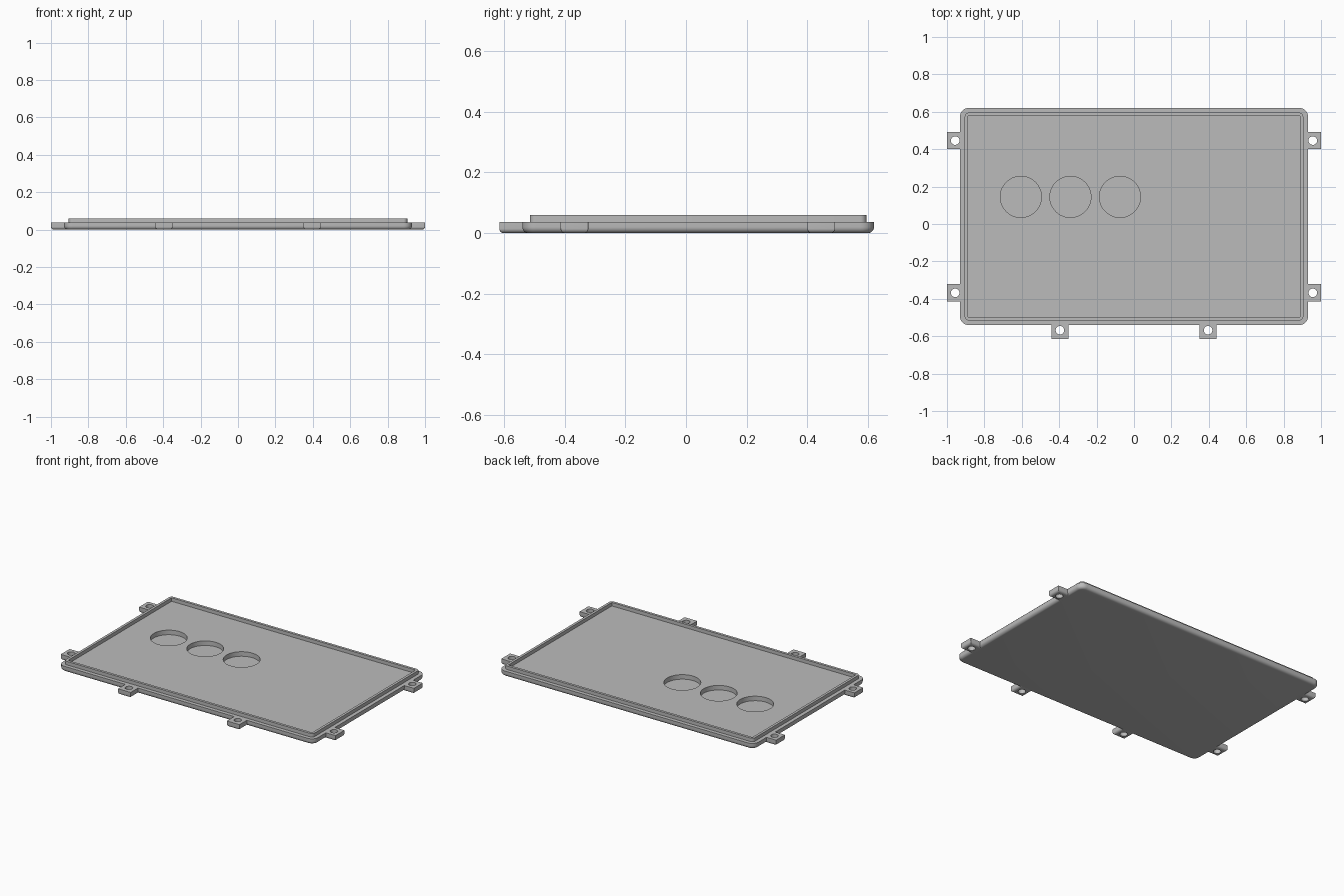
import bpy, bmesh, math

cube = bpy.data.objects.get("Cube")
if cube:
    bpy.data.objects.remove(cube, do_unlink=True)

grey = bpy.data.materials.new("plain grey")
grey.use_nodes = True
colour = (0.5, 0.5, 0.5, 1)
grey.diffuse_color = colour
grey.node_tree.nodes["Principled BSDF"].inputs["Base Color"].default_value = colour

HALF_X, Y0, Y1 = 0.93, -0.54, 0.62
TOP, LIP, CORNER, FILLET = 0.037, 0.06, 0.045, 0.02


def rounded_ring(bm, x0, x1, y0, y1, r, z, steps=8):
    """Ring of vertices around a rounded rectangle."""
    corners = ((x1 - r, y1 - r), (x0 + r, y1 - r), (x0 + r, y0 + r), (x1 - r, y0 + r))
    ring = []
    for quarter, (cx, cy) in enumerate(corners):
        for i in range(steps + 1):
            a = (quarter + i / steps) * math.pi / 2
            ring.append(bm.verts.new((cx + r * math.cos(a), cy + r * math.sin(a), z)))
    return ring


def loft(name, bounds, corner, profile):
    """Stack of inset rings, closed at both ends."""
    x0, x1, y0, y1 = bounds
    bm = bmesh.new()
    rings = [rounded_ring(bm, x0 + d, x1 - d, y0 + d, y1 - d, max(corner - d, 0.002), z)
             for d, z in profile]
    n = len(rings[0])
    for a, b in zip(rings, rings[1:]):
        for i in range(n):
            j = (i + 1) % n
            bm.faces.new((a[i], a[j], b[j], b[i]))
    bm.faces.new(rings[0][::-1])
    bm.faces.new(rings[-1])
    bmesh.ops.recalc_face_normals(bm, faces=bm.faces)
    mesh = bpy.data.meshes.new(name)
    bm.to_mesh(mesh)
    bm.free()
    ob = bpy.data.objects.new(name, mesh)
    bpy.context.collection.objects.link(ob)
    mesh.materials.append(grey)
    return ob


def drill(ob, x, y, r, z0, z1):
    """Cut a round hole between two heights."""
    bpy.ops.mesh.primitive_cylinder_add(vertices=48, radius=r, depth=z1 - z0,
                                        location=(x, y, (z0 + z1) / 2))
    cutter = bpy.context.object
    cutter.hide_render = True
    cutter.data.materials.append(grey)
    mod = ob.modifiers.new("hole", 'BOOLEAN')
    mod.operation, mod.solver, mod.object = 'DIFFERENCE', 'EXACT', cutter
    bpy.context.view_layer.objects.active = ob
    bpy.ops.object.modifier_apply(modifier=mod.name)
    bpy.data.objects.remove(cutter, do_unlink=True)


def smooth(ob):
    bpy.ops.object.select_all(action='DESELECT')
    ob.select_set(True)
    bpy.context.view_layer.objects.active = ob
    bpy.ops.object.shade_smooth_by_angle(angle=math.radians(30))


def fillet(r, steps=6):
    """Rounded bottom edge as (inset, height) points."""
    angles = [i / steps * math.pi / 2 for i in range(steps + 1)]
    return [(r - r * math.sin(a), r - r * math.cos(a)) for a in angles]


# Lid plate with a raised lip around a flat floor
plate = loft("lid_plate", (-HALF_X, HALF_X, Y0, Y1), CORNER,
             fillet(FILLET) + [(0, TOP), (0.025, TOP), (0.025, LIP),
                               (0.042, LIP), (0.042, TOP)])

# Three round blind recesses
for x in (-0.605, -0.34, -0.075):
    drill(plate, x, 0.145, 0.11, 0.007, 0.1)
smooth(plate)

# Screw tabs on both sides and along the front
tab_profile = fillet(0.015) + [(0, TOP)]
W = 0.046
for side, sx in (("right", -1), ("left", 1)):
    for place, y in (("back", 0.446), ("front", -0.368)):
        xs = sorted((sx * 0.9, sx))
        tab = loft(f"{side}_{place}_tab", (*xs, y - W, y + W), 0.002, tab_profile)
        drill(tab, sx * 0.956, y, 0.023, -0.1, 0.1)
        smooth(tab)
    x = sx * 0.396
    tab = loft(f"front_{side}_tab", (x - W, x + W, -0.616, -0.51), 0.002, tab_profile)
    drill(tab, x, -0.568, 0.023, -0.1, 0.1)
    smooth(tab)
